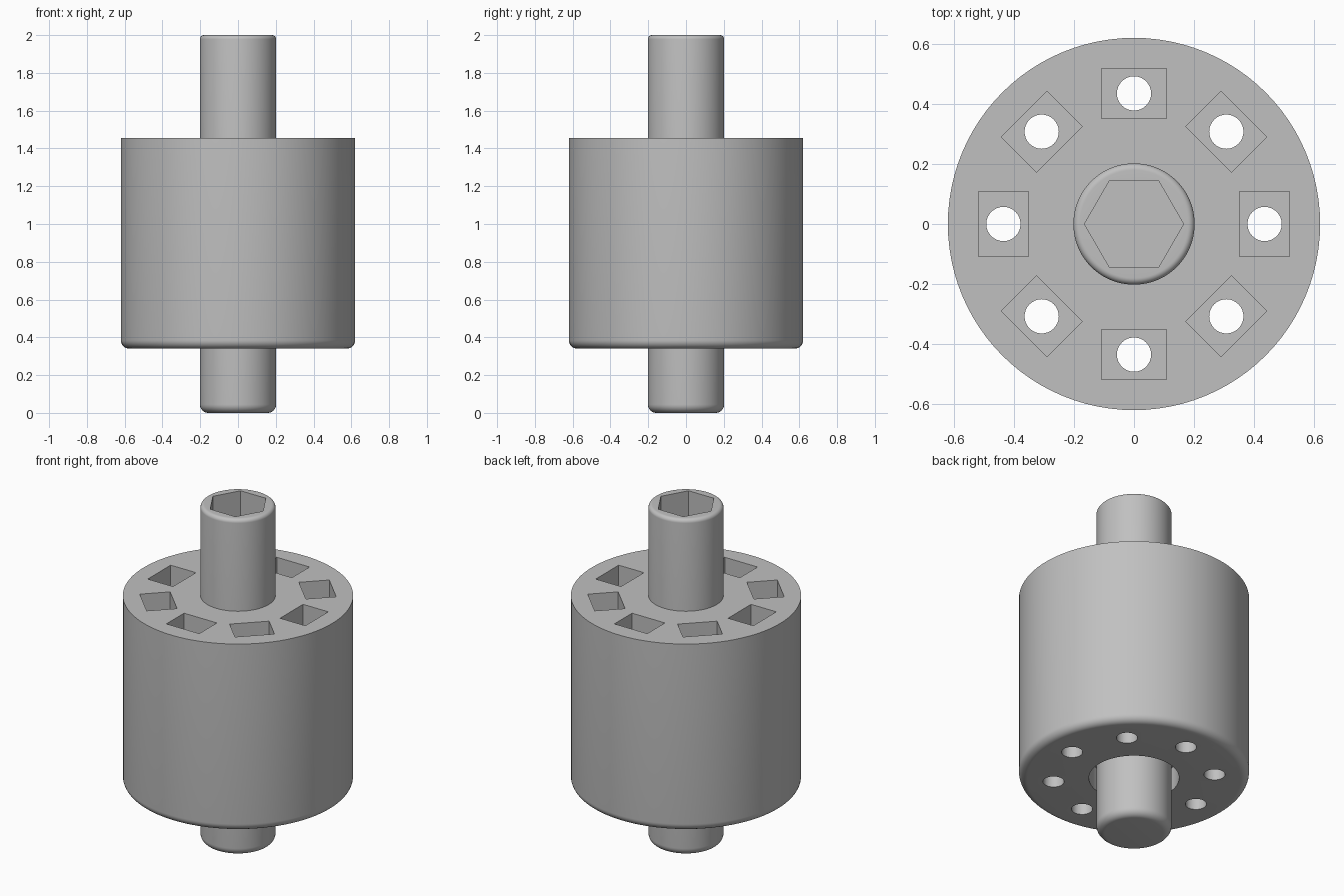
import bpy
from math import pi, sin, cos, radians

cube = bpy.data.objects.get("Cube")
if cube:
    bpy.data.objects.remove(cube, do_unlink=True)

GREY = (0.53, 0.53, 0.53, 1.0)
grey = bpy.data.materials.new("light_grey")
grey.use_nodes = True
grey.diffuse_color = GREY
grey.node_tree.nodes["Principled BSDF"].inputs["Base Color"].default_value = GREY


def fillet(r, z, size, top):
    """Rounded outer corner, listed from the lower point to the upper."""
    points = []
    for i in range(9):
        a = i / 8 * pi / 2 + (0 if top else -pi / 2)
        zc = z - size if top else z + size
        points.append((r - size + size * cos(a), zc + size * sin(a)))
    return points


def lathe(name, profile, sides=96):
    """Revolve a profile that starts and ends on the axis."""
    verts, faces = [(0, 0, profile[0][1])], []
    rings = profile[1:-1]
    for r, z in rings:
        for i in range(sides):
            a = 2 * pi * i / sides
            verts.append((r * cos(a), r * sin(a), z))
    verts.append((0, 0, profile[-1][1]))
    top, last = len(verts) - 1, 1 + (len(rings) - 1) * sides
    for i in range(sides):
        j = (i + 1) % sides
        faces.append((0, 1 + j, 1 + i))
        for k in range(len(rings) - 1):
            a, b = 1 + k * sides, 1 + (k + 1) * sides
            faces.append((a + i, a + j, b + j, b + i))
        faces.append((last + i, last + j, top))
    mesh = bpy.data.meshes.new(name)
    mesh.from_pydata(verts, [], faces)
    mesh.materials.append(grey)
    obj = bpy.data.objects.new(name, mesh)
    bpy.context.collection.objects.link(obj)
    return obj


def prism(sides, radius, z0, z1, x=0, y=0):
    bpy.ops.mesh.primitive_cylinder_add(vertices=sides, radius=radius, depth=z1 - z0,
                                        location=(x, y, (z0 + z1) / 2))
    return bpy.context.object


def finish(obj, cutters):
    """Cut every opening, remove the cutters, then smooth the round faces."""
    bpy.context.view_layer.update()
    for cutter in cutters:
        cutter.hide_render = True
        mod = obj.modifiers.new("cut", 'BOOLEAN')
        mod.operation, mod.solver, mod.object = 'DIFFERENCE', 'EXACT', cutter
    bpy.ops.object.select_all(action='DESELECT')
    bpy.context.view_layer.objects.active = obj
    obj.select_set(True)
    for mod in list(obj.modifiers):
        bpy.ops.object.modifier_apply(modifier=mod.name)
    for cutter in cutters:
        bpy.data.objects.remove(cutter, do_unlink=True)
    bpy.ops.object.shade_smooth_by_angle(angle=radians(30))


BOTTOM, TOP, RADIUS = 0.34, 1.455, 0.62
SHAFT = 0.202
RECESS_TOP = BOTTOM + 0.14
POCKET_FLOOR = BOTTOM + 0.11

# Drum with a clearance recess underneath
drum = lathe("drum", [(0, RECESS_TOP), (0.243, RECESS_TOP), (0.243, BOTTOM)]
             + fillet(RADIUS, BOTTOM, 0.045, False) + [(RADIUS, TOP), (0, TOP)])

# Ring of rectangular pockets, each with a round hole through its floor
cutters = []
for i in range(8):
    a = i * pi / 4
    x, y = 0.435 * cos(a), 0.435 * sin(a)
    bpy.ops.mesh.primitive_cube_add(size=1, location=(x, y, (POCKET_FLOOR + TOP + 0.1) / 2),
                                    rotation=(0, 0, a))
    pocket = bpy.context.object
    pocket.scale = (0.166, 0.216, TOP + 0.1 - POCKET_FLOOR)
    cutters += [pocket, prism(32, 0.057, BOTTOM - 0.1, POCKET_FLOOR + 0.05, x, y)]
finish(drum, cutters)

# Shaft with rounded ends and a hexagonal socket in the top
shaft = lathe("shaft", [(0, 0)] + fillet(SHAFT, 0, 0.045, False)
              + fillet(SHAFT, 2, 0.022, True) + [(0, 2)])
socket = prism(6, 0.165, 1.7, 2.1)
socket.rotation_euler.z = pi / 6
finish(shaft, [socket])
